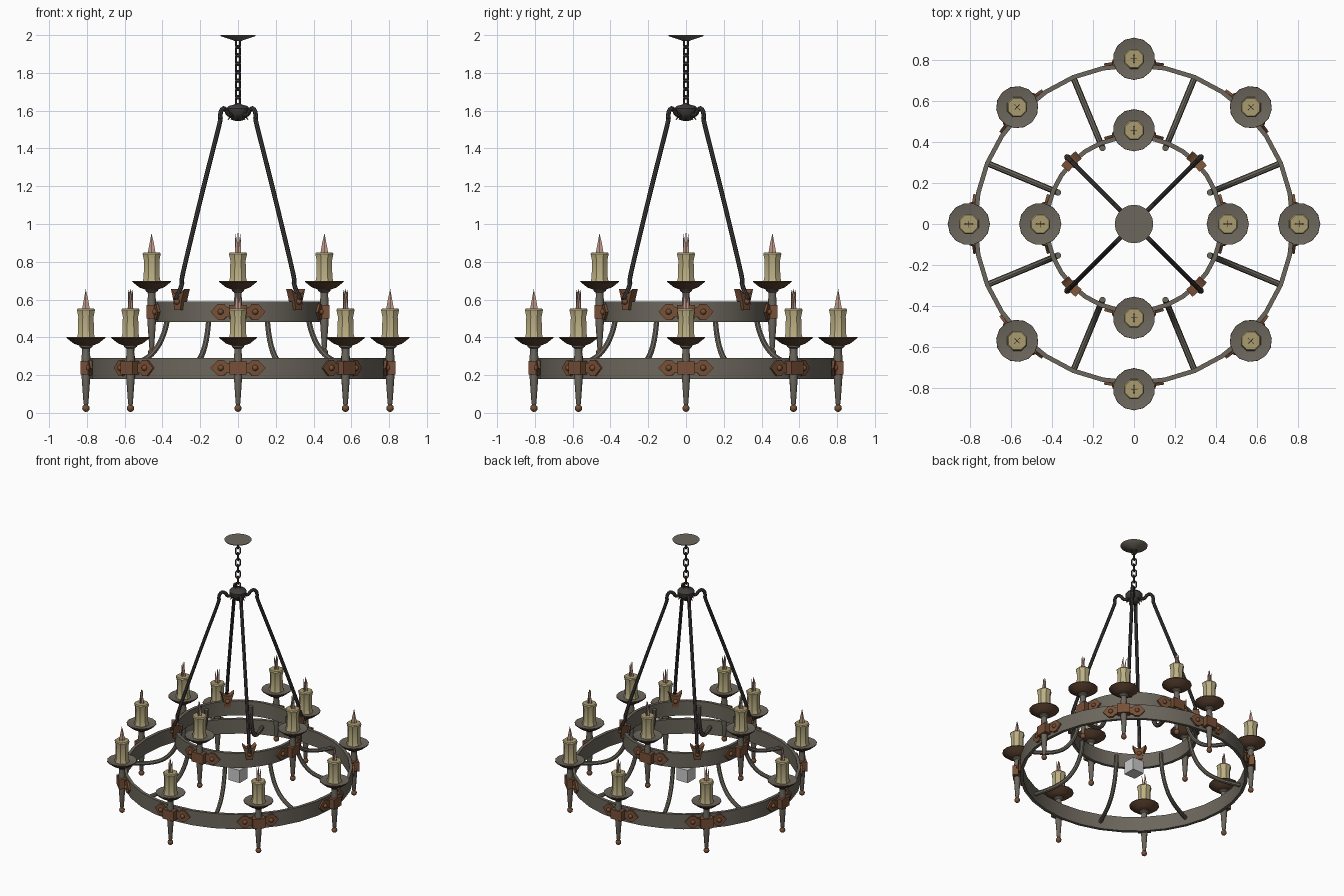
import bpy, bmesh, math
from mathutils import Vector, Matrix
from math import pi, sin, cos

if "Cube" in bpy.data.objects:
    bpy.data.objects.remove(bpy.data.objects["Cube"])


def mat(name, c):
    m = bpy.data.materials.new(name)
    m.diffuse_color = (*c, 1)
    m.use_nodes = True
    m.node_tree.nodes["Principled BSDF"].inputs["Base Color"].default_value = m.diffuse_color
    return m


IRON = mat("grey_iron", (.150, .134, .108))
DARK = mat("dark_iron", (.050, .045, .040))
RUST = mat("rust", (.185, .080, .038))
BROWN = mat("dark_brown", (.110, .056, .030))
WAX = mat("wax", (.50, .43, .23))
POOL = mat("melted_wax", (.40, .33, .16))
FLAME = mat("flame", (.52, .32, .25))
GREY = mat("light_grey", (.6, .6, .6))


def finish(bm, name, mats, angles=(0,), smooth=40):
    """Turn a bmesh into one object per angle (shared mesh, turned about z)."""
    bmesh.ops.recalc_face_normals(bm, faces=bm.faces)
    for f in bm.faces:
        f.smooth = smooth > 0
    for e in bm.edges:
        e.smooth = len(e.link_faces) == 2 and e.calc_face_angle(0) < math.radians(smooth)
    me = bpy.data.meshes.new(name)
    for m in mats:
        me.materials.append(m)
    bm.to_mesh(me)
    bm.free()
    for a in angles:
        ob = bpy.data.objects.new(name, me)
        ob.rotation_euler.z = a
        bpy.context.collection.objects.link(ob)


def bridge(bm, rings, closed, mi=0):
    n = len(rings[0])
    for i in range(len(rings) - (0 if closed else 1)):
        a, b = rings[i], rings[(i + 1) % len(rings)]
        for j in range(n):
            k = (j + 1) % n
            bm.faces.new((a[j], a[k], b[k], b[j])).material_index = mi
    if not closed:
        for r in (rings[0], rings[-1]):
            bm.faces.new(r).material_index = mi


def lathe(bm, prof, n, cx=0, mi=0, closed=False, phase=0):
    rings = [[bm.verts.new((cx + max(r, .0005) * cos(phase + 2 * pi * j / n),
                            max(r, .0005) * sin(phase + 2 * pi * j / n), z))
              for j in range(n)] for r, z in prof]
    bridge(bm, rings, closed, mi)


def spline(pts, steps=4):
    p = [Vector(q) for q in pts]
    p = [2 * p[0] - p[1]] + p + [2 * p[-1] - p[-2]]
    out = []
    for i in range(1, len(p) - 2):
        a, b, c, d = p[i - 1:i + 3]
        for s in range(steps):
            t = s / steps
            out.append(.5 * (2 * b + (c - a) * t + (2 * a - 5 * b + 4 * c - d) * t * t
                             + (3 * b - a - 3 * c + d) * t ** 3))
    return out + [p[-2]]


def tube(bm, pts, r, n=8, closed=False, turn=0, mi=0):
    """Sweep a round section along (x, z) points, turned about z."""
    rot = Matrix.Rotation(turn, 3, 'Z')
    rings = []
    for i, p in enumerate(pts):
        a = pts[i - 1] if closed or i else p
        b = pts[(i + 1) % len(pts)] if closed or i < len(pts) - 1 else p
        d = (b - a).normalized()
        rings.append([bm.verts.new(rot @ Vector((p.x - d.y * r * cos(t), r * sin(t),
                                                 p.y + d.x * r * cos(t))))
                      for t in (2 * pi * j / n for j in range(n))])
    bridge(bm, rings, closed, mi)


def plate(bm, poly, r0, r1, rad, mi=0):
    """Prism of (sideways, z) points, wrapped on a cylinder of radius rad."""
    rings = [[bm.verts.new((r * cos(t / rad), r * sin(t / rad), z)) for t, z in poly]
             for r in (r0, r1)]
    bridge(bm, rings, False, mi)


EIGHT = [k * pi / 4 for k in range(8)]
FOUR = [k * pi / 2 for k in range(4)]
DIAG = [a + pi / 4 for a in FOUR]

# flat hoops
for name, r, z in (("outer_ring", .785, .18), ("inner_ring", .437, .48)):
    bm = bmesh.new()
    lathe(bm, [(r, z), (r, z + .11), (r - .022, z + .11), (r - .022, z)], 32, closed=True)
    finish(bm, name, [IRON])

# candle arms on both hoops
for tier, ring, h, angs in (("outer", .785, 0, EIGHT), ("inner", .437, .297, FOUR)):
    cx = ring + .02
    # tapered stem with finial
    bm = bmesh.new()
    lathe(bm, [(r, z + h) for r, z in ((.010, .042), (.013, .05), (.023, .19), (.023, .30),
                                       (.02, .32), (.021, .34), (.034, .35), (.034, .362))], 10, cx)
    lathe(bm, [(.02 * sin(t), .025 + h - .02 * cos(t)) for t in (pi * k / 6 for k in range(7))],
          10, cx, 1)
    finish(bm, tier + "_candle_stem", [IRON, RUST], angs)

    # drip dish, iron on top and brown below
    bm = bmesh.new()
    lathe(bm, [(r, z + h) for r, z in ((.03, .355), (.065, .367), (.103, .397), (.102, .402),
                                       (.06, .394), (0, .392))], 14, cx)
    bmesh.ops.recalc_face_normals(bm, faces=bm.faces)
    for f in bm.faces:
        f.material_index = 0 if f.normal.z > .3 else 1
    finish(bm, tier + "_drip_dish", [IRON, BROWN], angs)

    # candle with a sunken top
    bm = bmesh.new()
    lathe(bm, [(r, z + h) for r, z in ((.053, .392), (.046, .42), (.044, .51), (.052, .545),
                                       (.047, .552))], 8, cx, 0, phase=pi / 8)
    top = max(bm.faces, key=lambda f: f.calc_center_median().z)
    ret = bmesh.ops.inset_region(bm, faces=[top], thickness=.013, depth=-.012)
    top.material_index = 1
    finish(bm, tier + "_candle", [WAX, POOL], angs)

    # flame of crossed thin spikes
    bm = bmesh.new()
    for ang, shape in ((0, ((-.022, .54), (.022, .54), (.016, .575), (.001, .655), (-.012, .60))),
                       (pi / 2, ((-.016, .54), (.016, .54), (.017, .64), (.002, .575), (-.012, .65)))):
        rings = [[bm.verts.new(Matrix.Rotation(ang, 3, 'Z') @ Vector((x, y, z + h))
                               + Vector((cx, 0, 0))) for x, z in shape] for y in (-.0015, .0015)]
        bridge(bm, rings, False)
    finish(bm, tier + "_flame", [FLAME], angs, 0)

    # riveted bracket: arrow-ended wings and a centre block
    bm = bmesh.new()
    zc = .238 + h
    plate(bm, [(-.042, zc - .036), (.042, zc - .036), (.042, zc + .036), (-.042, zc + .036)],
          ring - .002, ring + .05, ring)
    for s in (-1, 1):
        wing = [(.03, -.026), (.06, -.026), (.075, -.042), (.105, -.042), (.145, 0),
                (.105, .042), (.075, .042), (.06, .026), (.03, .026)]
        plate(bm, [(s * t, zc + z) for t, z in wing], ring - .006, ring + .011, ring)
        a = s * .09 / ring
        bmesh.ops.create_icosphere(bm, subdivisions=2, radius=.016, matrix=Matrix.Translation(
            ((ring + .011) * cos(a), (ring + .011) * sin(a), zc)))
    finish(bm, tier + "_bracket", [RUST], angs)

# curved struts between the hoops
bm = bmesh.new()
tube(bm, spline([(.40, .56), (.404, .50), (.425, .42), (.465, .345), (.53, .285),
                 (.63, .25), (.768, .235)]), .015)
finish(bm, "curved_strut", [IRON], [a + pi / 8 for a in EIGHT])

# hanging rods with hooked tops
bm = bmesh.new()
tube(bm, spline([(.466, .60), (.440, .64), (.418, .69), (.412, .74), (.27, 1.16), (.142, 1.52),
                 (.134, 1.56), (.128, 1.595), (.108, 1.612), (.086, 1.60), (.07, 1.58),
                 (.03, 1.575)]), .012)
finish(bm, "hanging_rod", [DARK], DIAG)

# forked rod clasps on the inner hoop
bm = bmesh.new()
fork = [(-.022, .545), (.022, .545), (.03, .60), (.048, .655), (.02, .632),
        (-.02, .632), (-.048, .655), (-.03, .60)]
plate(bm, fork, .408, .455, .437)
for r in (.408, .457):
    bmesh.ops.create_icosphere(bm, subdivisions=2, radius=.017,
                               matrix=Matrix.Translation((r, 0, .59)))
finish(bm, "rod_clasp", [RUST], DIAG)

# hub with small spikes below
bm = bmesh.new()
lathe(bm, [(.01, 1.545), (.03, 1.55), (.045, 1.57), (.058, 1.59), (.06, 1.612),
           (.05, 1.625), (.02, 1.632), (.012, 1.64)], 16)
for k in range(8):
    a = k * pi / 4
    bmesh.ops.create_cone(bm, cap_ends=True, segments=6, radius1=.009, radius2=.001, depth=.03,
                          matrix=Matrix.Translation((.045 * cos(a), .045 * sin(a), 1.563))
                          @ Matrix.Rotation(a, 4, 'Z') @ Matrix.Rotation(pi * .8, 4, 'Y'))
finish(bm, "hub", [DARK])

# chain
bm = bmesh.new()
for i in range(8):
    zc = 1.648 + i * .0445
    pts = [Vector((.015 * cos(t), zc + .015 * sin(t) + (.014 if sin(t) > 0 else -.014)))
           for t in (2 * pi * (k + .5) / 12 for k in range(12))]
    tube(bm, pts, .0055, 6, True, pi / 4 + i * pi / 2)
finish(bm, "chain", [DARK])

# ceiling canopy
bm = bmesh.new()
lathe(bm, [(.015, 1.968), (.03, 1.974), (.09, 1.994), (.094, 2.0), (0, 2.0)], 20)
finish(bm, "ceiling_canopy", [IRON])

# small cube in the middle
bm = bmesh.new()
bmesh.ops.create_cube(bm, size=.095, matrix=Matrix.Translation((0, 0, .24)))
finish(bm, "centre_cube", [GREY], (0,), 0)
